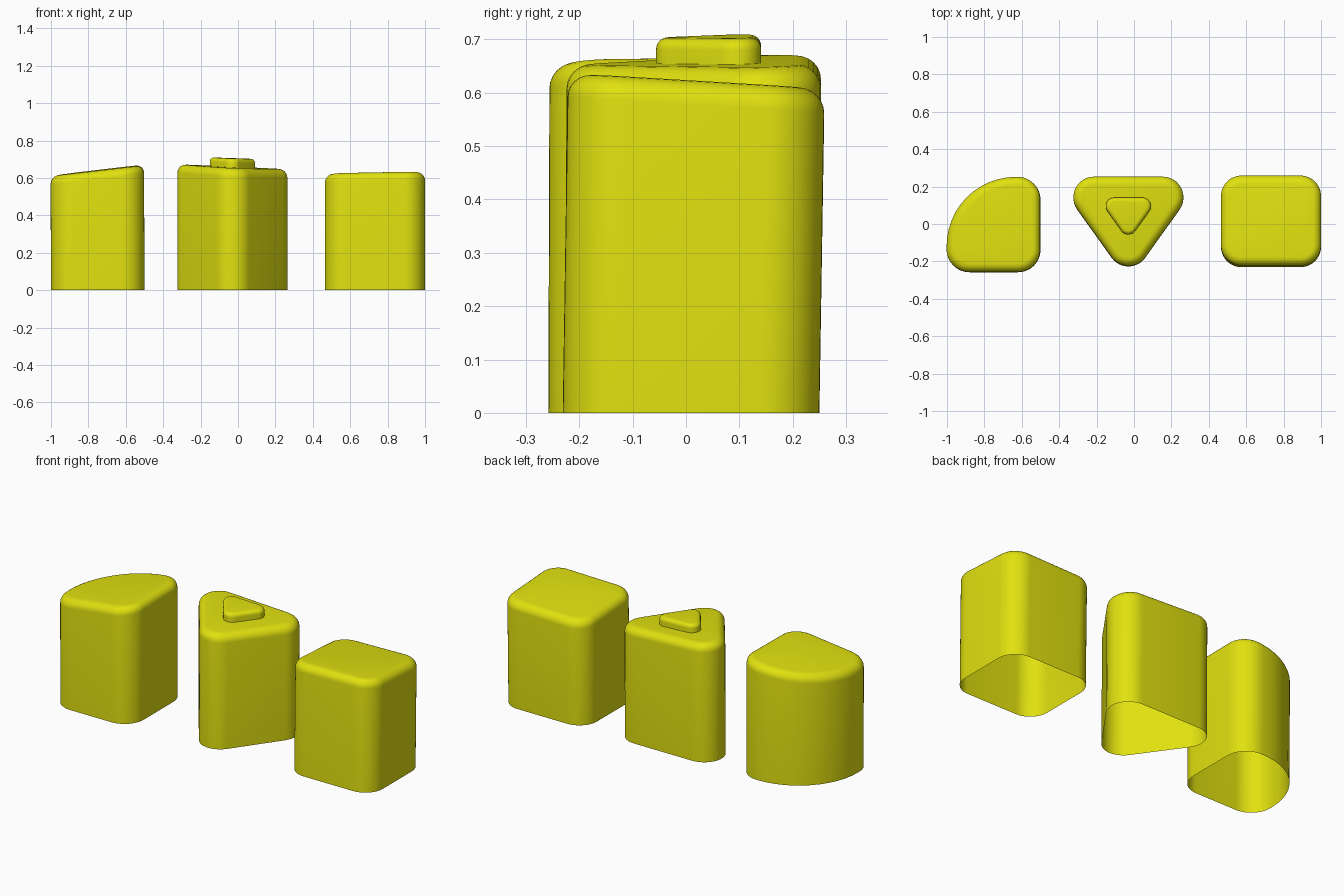
import bpy, bmesh, math

if "Cube" in bpy.data.objects:
    bpy.data.objects.remove(bpy.data.objects["Cube"])

yellow = bpy.data.materials.new("yellow")
yellow.diffuse_color = (0.75, 0.75, 0.005, 1)
yellow.use_nodes = True
yellow.node_tree.nodes["Principled BSDF"].inputs["Base Color"].default_value = yellow.diffuse_color

SEG = 12


def outline(arcs, inset):
    """Counter-clockwise loop made of corner arcs, moved inward by inset."""
    pts = []
    for cx, cy, r, a0, a1 in arcs:
        for i in range(SEG + 1):
            a = math.radians(a0 + (a1 - a0) * i / SEG)
            pts.append((cx + (r - inset) * math.cos(a), cy + (r - inset) * math.sin(a)))
    return pts


def cap(name, arcs, centre, base, height, slope, lean=(0, 0), bevel=0.045):
    """Open-bottomed rounded prism with a sloping top and rounded upper rim."""
    cx, cy = centre
    bm = bmesh.new()
    rings = [[bm.verts.new((x, y, base)) for x, y in outline(arcs, 0)]]
    steps = 6
    for k in range(steps + 1):
        t = math.pi / 2 * k / steps
        d, drop = bevel * (1 - math.cos(t)), bevel * (1 - math.sin(t))
        rings.append([bm.verts.new((x + lean[0], y + lean[1],
                      height + slope[0] * (x - cx) + slope[1] * (y - cy) - drop))
                      for x, y in outline(arcs, d)])
    n = len(rings[0])
    for lo, hi in zip(rings, rings[1:]):
        for i in range(n):
            j = (i + 1) % n
            bm.faces.new((lo[i], lo[j], hi[j], hi[i]))
    bm.faces.new(rings[-1])
    for f in bm.faces:
        f.smooth = True
    me = bpy.data.meshes.new(name)
    bm.to_mesh(me)
    bm.free()
    me.materials.append(yellow)
    bpy.context.collection.objects.link(bpy.data.objects.new(name, me))


def box_arcs(x0, x1, y0, y1, r, r_back_left):
    q = r_back_left
    return [(x1 - r, y0 + r, r, -90, 0), (x1 - r, y1 - r, r, 0, 90),
            (x0 + q, y1 - q, q, 90, 180), (x0 + r, y0 + r, r, 180, 270)]


def triangle_arcs(cx, half, y_back, y_front, r):
    a = math.degrees(math.atan2(y_back - y_front, half)) - 90
    return [(cx + half, y_back, r, a, 90), (cx - half, y_back, r, 90, 180 - a),
            (cx, y_front, r, 180 - a, 360 + a)]


# left block with one large rounded corner
cap("quarter_block", box_arcs(-1, -0.5, -0.258, 0.25, 0.12, 0.37), (-0.75, 0), 0,
    0.641, (0.115, 0.01), (-0.002, 0.002))

# middle triangular block and its raised button
cap("triangle_block", triangle_arcs(-0.03, 0.184, 0.14, -0.117, 0.11), (-0.03, 0.02), 0,
    0.657, (-0.045, 0.02), (0, 0.003))
cap("triangle_button", triangle_arcs(-0.03, 0.075, 0.095, -0.01, 0.046), (-0.03, 0.04), 0.645,
    0.705, (-0.035, 0.015), bevel=0.022)

# right square block, leaning slightly back
cap("square_block", box_arcs(0.465, 1.0, -0.231, 0.25, 0.11, 0.11), (0.73, 0.01), 0,
    0.618, (0.02, -0.06), (0, 0.009))
